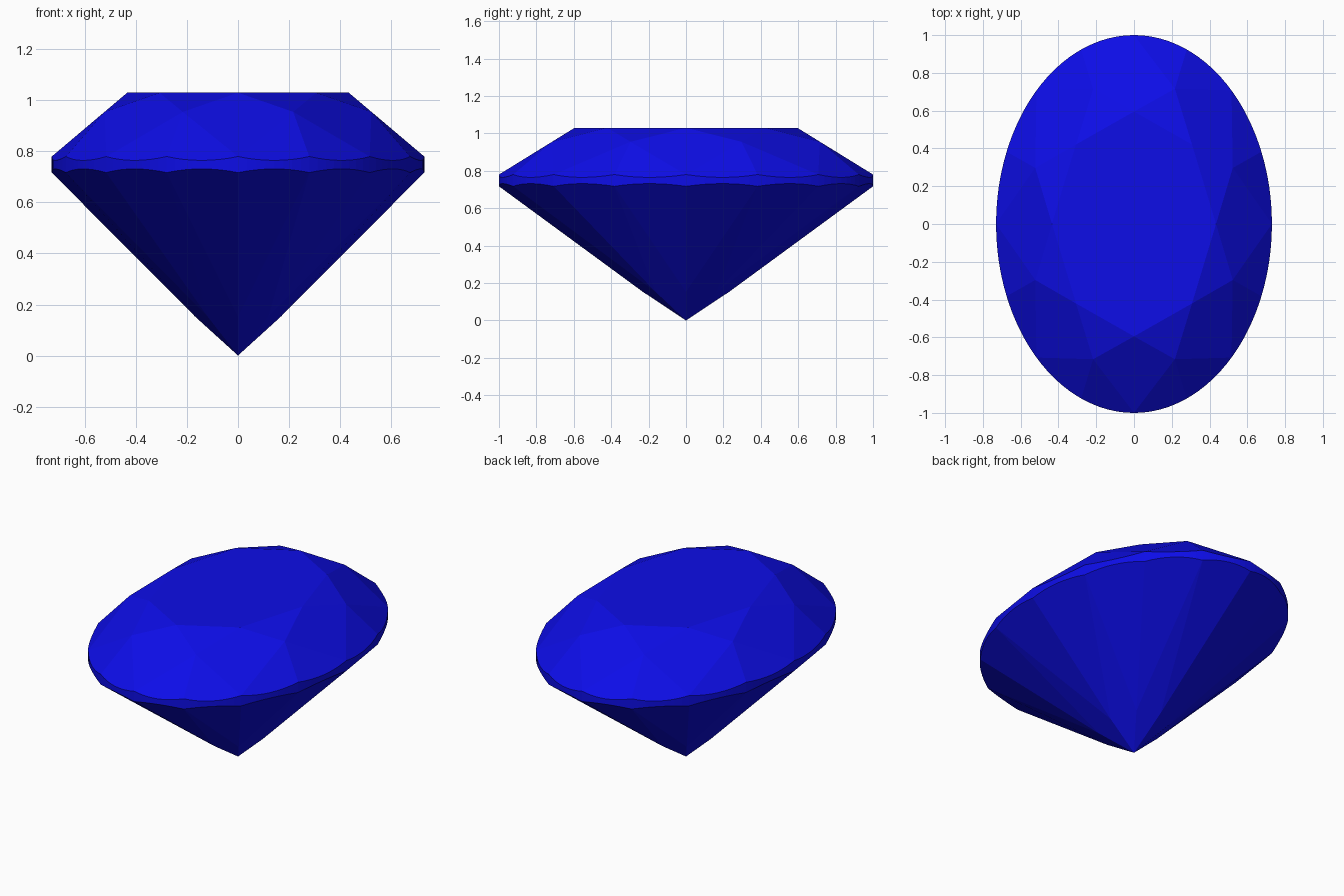
import bpy, bmesh
from math import sin, cos, radians
from mathutils import Vector
from mathutils.geometry import normal

if "Cube" in bpy.data.objects:
    bpy.data.objects.remove(bpy.data.objects["Cube"])

# Oval brilliant: a round brilliant of radius 1, squeezed in x
WIDTH = 0.73
TABLE_R, TABLE_Z = 0.595, 1.03
STAR_R, STAR_Z = 0.775, 0.955
GIRDLE_TOP, GIRDLE_BOTTOM = 0.78, 0.717
PAV_R = 0.23
PAV_Z = GIRDLE_BOTTOM * PAV_R * cos(radians(22.5))
SEG = 8        # girdle steps per 22.5 degrees
STEP = 22.5


def polar(r, a, z):
    a = radians(a)
    return Vector((r * sin(a), -r * cos(a), z))


def scallop(tip, a, z):
    """Girdle arc from angle a to a + STEP lying in the half-facet plane."""
    g0, g1 = polar(1, a, z), polar(1, a + STEP, z)
    n = normal([tip, g0, g1])
    pts = [g0]
    for i in range(1, SEG):
        p = polar(1, a + STEP * i / SEG, 0)
        p.z = tip.z - (n.x * (p.x - tip.x) + n.y * (p.y - tip.y)) / n.z
        pts.append(p)
    return pts + [g1]


bm = bmesh.new()


def facet(*pts):
    bm.faces.new([bm.verts.new((p.x * WIDTH, p.y, p.z)) for p in pts])


# Table
facet(*[polar(TABLE_R, 45 * k, TABLE_Z) for k in range(8)])
culet = Vector((0, 0, 0))

for k in range(8):
    a = 45 * k
    t0, t1 = polar(TABLE_R, a, TABLE_Z), polar(TABLE_R, a + 45, TABLE_Z)
    s_prev, s = polar(STAR_R, a - STEP, STAR_Z), polar(STAR_R, a + STEP, STAR_Z)
    # Crown star and kite facets
    facet(t0, s, t1)
    facet(t0, s_prev, polar(1, a, GIRDLE_TOP), s)
    # Pavilion main facet, turned half a step from the crown kites
    p0, p1 = polar(PAV_R, a, PAV_Z), polar(PAV_R, a + 45, PAV_Z)
    facet(culet, p1, polar(1, a + STEP, GIRDLE_BOTTOM), p0)
    # Upper and lower half facets with the scalloped girdle between them
    for start, pav in ((a, p0), (a + STEP, p1)):
        top = scallop(s, start, GIRDLE_TOP)
        low = scallop(pav, start, GIRDLE_BOTTOM)
        facet(s, *top)
        facet(pav, *low)
        for i in range(SEG):
            facet(low[i], low[i + 1], top[i + 1], top[i])

bmesh.ops.remove_doubles(bm, verts=bm.verts[:], dist=1e-4)
bmesh.ops.recalc_face_normals(bm, faces=bm.faces[:])

mesh = bpy.data.meshes.new("oval_gemstone")
bm.to_mesh(mesh)
bm.free()
gem = bpy.data.objects.new("oval_gemstone", mesh)
bpy.context.collection.objects.link(gem)

# Deep blue
mat = bpy.data.materials.new("deep_blue")
mat.diffuse_color = (0.004, 0.004, 0.8, 1)
mat.use_nodes = True
mat.node_tree.nodes["Principled BSDF"].inputs["Base Color"].default_value = mat.diffuse_color
mesh.materials.append(mat)
